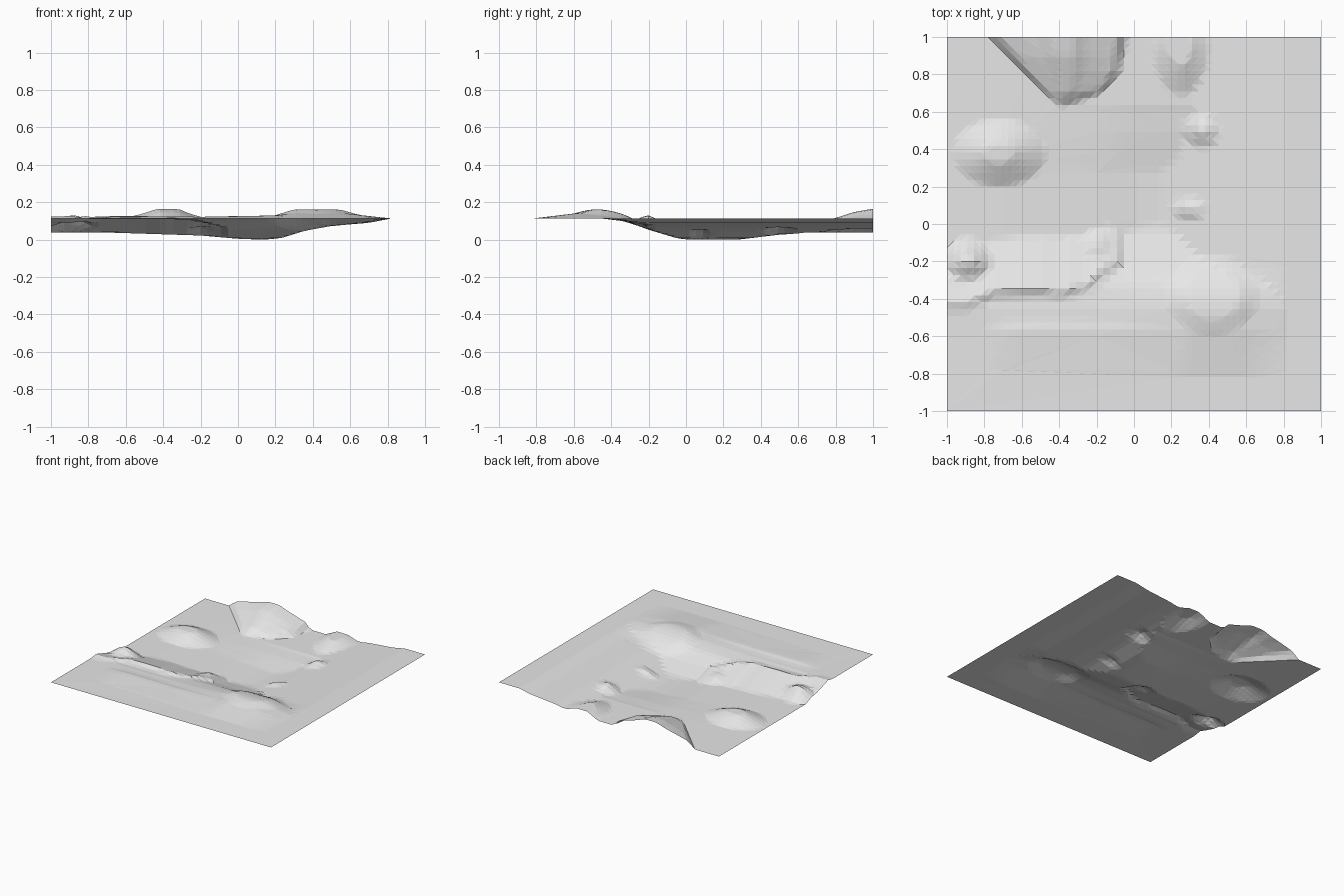
import bpy, bmesh, math, random

if "Cube" in bpy.data.objects:
    bpy.data.objects.remove(bpy.data.objects["Cube"])

random.seed(4)
BASE, FLOOR = 0.115, 0.04


def interp(v, pts):
    """Piecewise-linear lookup through (position, value) pairs."""
    if v <= pts[0][0]:
        return pts[0][1]
    for (a, p), (b, q) in zip(pts, pts[1:]):
        if v <= b:
            return p + (q - p) * (v - a) / (b - a)
    return pts[-1][1]


# slopes rising to the right and front plains, and the sunken basin
RIGHT_BANK = [(0.12, 0), (0.23, 0.01), (0.36, 0.05), (0.5, 0.075), (0.7, 0.092), (0.82, BASE)]
FRONT_BANK = [(-0.45, BASE), (-0.33, 0.1), (-0.2, 0.055), (-0.05, 0.01), (0.02, 0)]
BASIN_X = [(-0.7, 0), (-0.2, 0.42), (0, 0.88), (0.12, 1), (0.3, 1)]
BASIN_Y = [(-0.1, 1), (0.28, 1), (0.5, 0.3), (0.68, 0)]

# large hill on the back edge: outline, crest and cross-section
HILL_LEFT = [(0.63, -0.4), (0.68, -0.46), (0.82, -0.6), (1, -0.78)]
HILL_RIGHT = [(0.63, -0.36), (0.67, -0.27), (0.72, -0.15), (0.82, -0.07), (1, -0.04)]
HILL_CREST = [(0.63, FLOOR), (0.7, 0.085), (0.8, 0.118), (0.9, 0.15), (1, 0.167)]
HILL_SECTION = [(0, 1), (0.15, 1), (0.35, 0.78), (0.55, 0.64), (0.85, 0.4), (1, 0)]

# low levee with a sharp front face
LEVEE_Y = [(-1, -0.42), (-0.9, -0.42), (-0.75, -0.355), (-0.5, -0.345),
           (-0.4, -0.36), (-0.25, -0.32), (-0.1, -0.2)]
LEVEE_TOP = [(-1, 0.127), (-0.6, 0.13), (-0.35, 0.125), (-0.2, 0.108), (-0.1, 0.08), (-0.05, 0.05)]

# mounds: centre x, y, radius x, y, height above the ground, flatness of the top
MOUNDS = [
    (-0.72, 0.38, 0.25, 0.18, 0.06, 0.3),
    (0.25, 0.95, 0.15, 0.26, 0.05, 0.4),
    (0.36, 0.5, 0.1, 0.09, 0.035, 0.1),
    (0.29, 0.08, 0.1, 0.06, 0.02, 0.2),
    (-0.2, -0.1, 0.08, 0.08, 0.018, 0.2),
    (-0.89, -0.19, 0.13, 0.11, 0.075, 0.2),
    (0.42, -0.38, 0.25, 0.21, 0.02, 0.6),
]


def ground(x, y):
    floor = FLOOR - 0.038 * interp(x, BASIN_X) * interp(y, BASIN_Y)
    z = max(floor, interp(x, RIGHT_BANK), interp(y, FRONT_BANK))
    # broad swell along the front
    swell = interp(y, [(-0.82, 0), (-0.57, 1), (-0.4, 0.9), (-0.22, 0)])
    z += swell * interp(x, [(-0.2, 0), (0.2, 0.016), (0.3, 0.03), (0.55, 0.03), (0.82, 0)])
    strip = interp(y, [(-0.82, 0), (-0.57, 1), (-0.52, 0.2), (-0.46, 0)])
    z += strip * interp(x, [(-0.82, 0), (-0.65, 0.013), (-0.4, 0.013), (-0.1, 0.008), (0.2, 0)])
    # levee
    if x < -0.05:
        d = y - interp(x, LEVEE_Y)
        top = interp(x, LEVEE_TOP)
        if d >= 0:
            z = max(z, top - 0.33 * d)
        elif d > -0.05:
            z = max(z, z + (top - z) * (1 + d / 0.05))
    # mounds
    for cx, cy, rx, ry, h, flat in MOUNDS:
        r = math.hypot((x - cx) / rx, (y - cy) / ry)
        z += h * interp(r, [(flat, 1), (1, 0)])
    # back hill
    if y > 0.63:
        mid = -0.37
        edge = interp(y, HILL_LEFT if x < mid else HILL_RIGHT)
        u = abs(x - mid) / max(abs(edge - mid), 0.01)
        z = max(z, FLOOR + (interp(y, HILL_CREST) - FLOOR) * interp(u, HILL_SECTION))
    return z


# terrain sheet: an 11-cell grid cut finer, faceted
bm = bmesh.new()
bmesh.ops.create_grid(bm, x_segments=55, y_segments=55, size=1)
for v in bm.verts:
    v.co.z = ground(v.co.x, v.co.y)
low = min(v.co.z for v in bm.verts)
for v in bm.verts:
    v.co.z -= low
bmesh.ops.triangulate(bm, faces=bm.faces[:])
bmesh.ops.dissolve_limit(bm, angle_limit=math.radians(1.5), verts=bm.verts[:], edges=bm.edges[:])
bmesh.ops.triangulate(bm, faces=bm.faces[:])
for f in bm.faces:
    if f.normal.z < 0:
        f.normal_flip()

mesh = bpy.data.meshes.new("terrain")
bm.to_mesh(mesh)
bm.free()
mat = bpy.data.materials.new("light grey")
mat.diffuse_color = (0.8, 0.8, 0.8, 1)
mat.use_nodes = True
mat.node_tree.nodes["Principled BSDF"].inputs["Base Color"].default_value = mat.diffuse_color
mesh.materials.append(mat)
bpy.context.collection.objects.link(bpy.data.objects.new("terrain", mesh))
